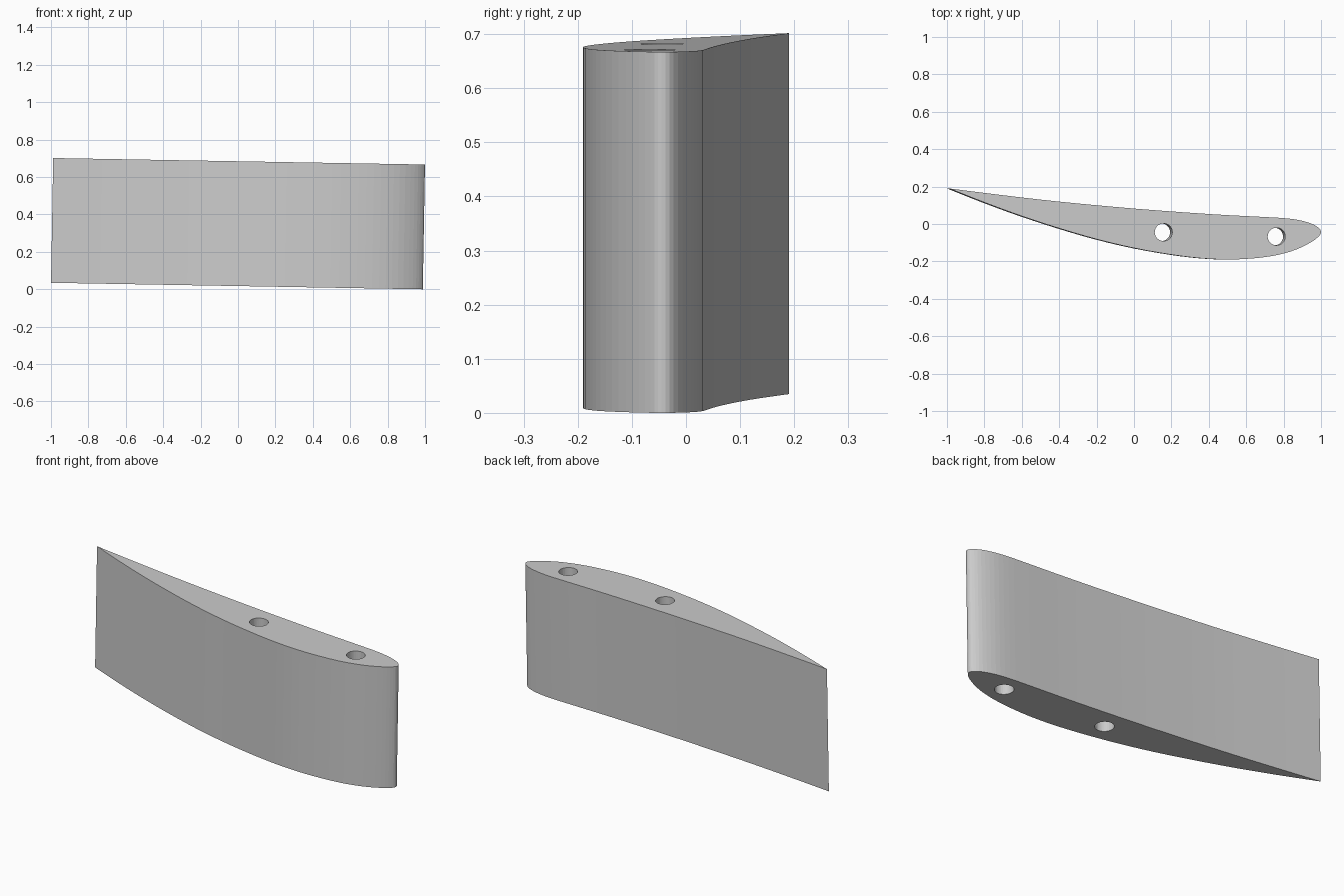
import bpy, bmesh, math
from mathutils import Vector

cube = bpy.data.objects.get("Cube")
if cube:
    bpy.data.objects.remove(cube)

HEIGHT = 0.667
TILT = math.radians(1)
HOLE_RADIUS = 0.047
LIFT = HEIGHT / 2 * math.cos(TILT) + 0.994 * math.sin(TILT)

grey = bpy.data.materials.new("light_grey")
grey.use_nodes = True
colour = (0.6, 0.6, 0.6, 1)
grey.diffuse_color = colour
grey.node_tree.nodes["Principled BSDF"].inputs["Base Color"].default_value = colour


def smooth_path(points, steps=3):
    """Catmull-Rom curve through the points, end points included."""
    p = [Vector(q) for q in points]
    p = [2 * p[0] - p[1]] + p + [2 * p[-1] - p[-2]]
    path = []
    for a, b, c, d in zip(p, p[1:], p[2:], p[3:]):
        for i in range(steps):
            t = i / steps
            path.append(0.5 * (2 * b + (c - a) * t + (2 * a - 5 * b + 4 * c - d) * t**2
                               + (3 * b - a - 3 * c + d) * t**3))
    return path + [p[-2]]


def prism(name, outline, height):
    """Extrude a counter-clockwise outline, centred on its own origin height."""
    bm = bmesh.new()
    base = bm.faces.new([bm.verts.new((p.x, p.y, -height / 2)) for p in outline])
    top = bmesh.ops.extrude_face_region(bm, geom=[base], use_keep_orig=True)
    moved = [v for v in top["geom"] if isinstance(v, bmesh.types.BMVert)]
    bmesh.ops.translate(bm, verts=moved, vec=(0, 0, height))
    bmesh.ops.recalc_face_normals(bm, faces=bm.faces)
    mesh = bpy.data.meshes.new(name)
    bm.to_mesh(mesh)
    bm.free()
    mesh.materials.append(grey)
    obj = bpy.data.objects.new(name, mesh)
    bpy.context.collection.objects.link(obj)
    # Whole part leans one degree towards the rounded edge
    obj.rotation_euler.y = TILT
    obj.location.z = LIFT
    return obj


# Wing section: curved front side, rounded leading edge, nearly straight back side
outline = smooth_path([
    (-0.994, 0.19), (-0.8, 0.113), (-0.6, 0.04), (-0.4, -0.025), (-0.2, -0.083),
    (0, -0.13), (0.2, -0.165), (0.36, -0.184), (0.5, -0.19), (0.64, -0.183),
    (0.76, -0.166), (0.86, -0.137), (0.94, -0.098), (0.982, -0.066), (0.994, -0.045),
    (0.984, -0.023), (0.945, 0.001), (0.88, 0.02), (0.8, 0.031), (0.68, 0.038),
    (0.4, 0.053), (0, 0.082), (-0.4, 0.119), (-0.7, 0.153), (-0.994, 0.19)])
wing = prism("wing_section", outline[:-1], HEIGHT)

# Two round spar holes through the full span
for name, x, y in (("middle_hole", 0.152, -0.044), ("leading_hole", 0.756, -0.067)):
    circle = [Vector((x + HOLE_RADIUS * math.cos(math.tau * i / 32),
                      y + HOLE_RADIUS * math.sin(math.tau * i / 32))) for i in range(32)]
    cutter = prism(name, circle, HEIGHT + 0.1)
    cutter.hide_render = True
    cut = wing.modifiers.new(name, "BOOLEAN")
    cut.operation = "DIFFERENCE"
    cut.solver = "EXACT"
    cut.object = cutter
    bpy.context.view_layer.objects.active = wing
    bpy.ops.object.modifier_apply(modifier=cut.name)
    bpy.data.objects.remove(cutter)
